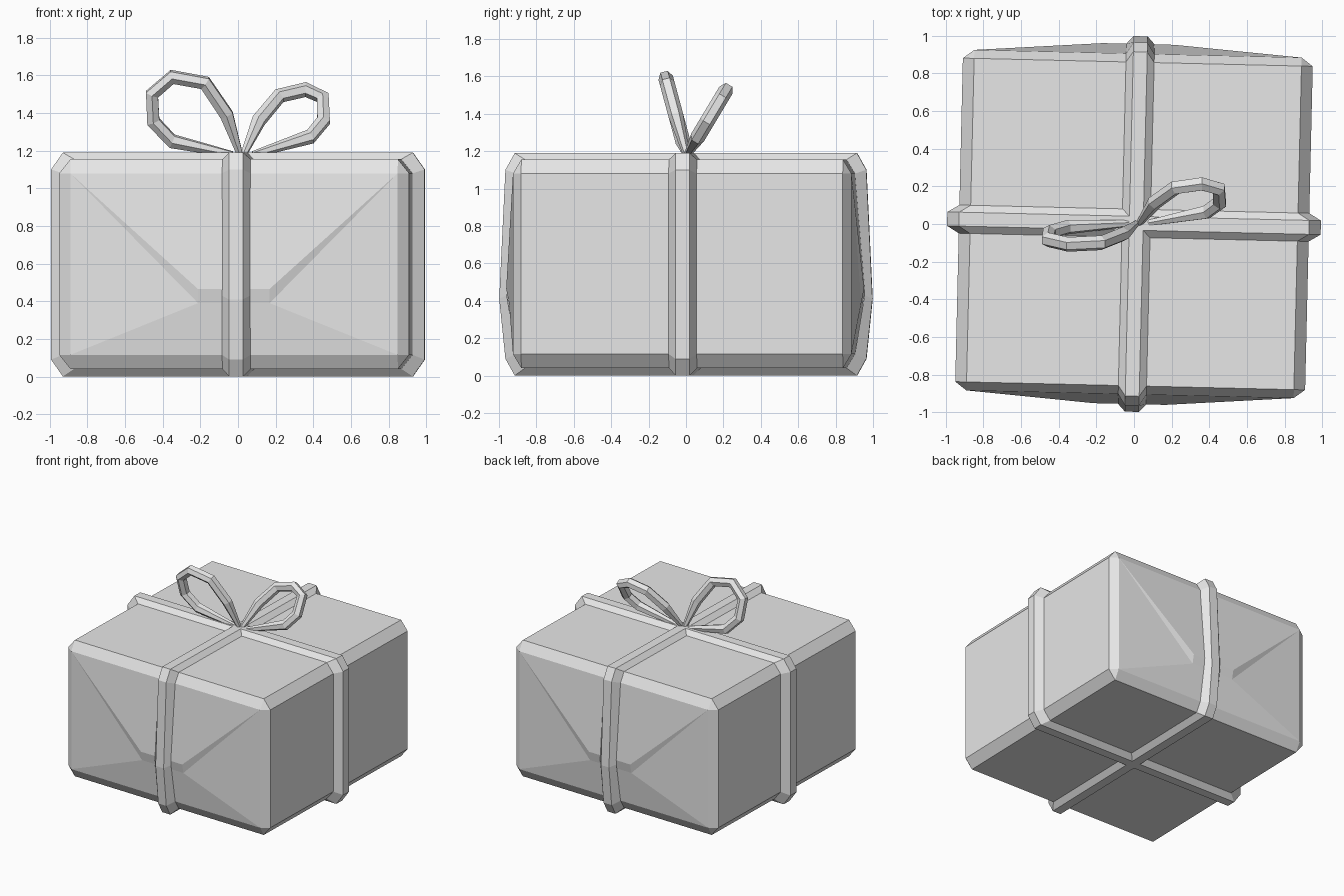
import bpy, bmesh, math
from mathutils import Vector, Matrix

cube = bpy.data.objects.get("Cube")
if cube:
    bpy.data.objects.remove(cube, do_unlink=True)

grey = bpy.data.materials.new("light_grey")
grey.use_nodes = True
grey.diffuse_color = (0.8, 0.8, 0.8, 1)
grey.node_tree.nodes["Principled BSDF"].inputs["Base Color"].default_value = (0.8, 0.8, 0.8, 1)

TURN = Matrix.Rotation(math.radians(-1.35), 4, 'Z')


def finish(name, bm, matrix=Matrix()):
    bmesh.ops.recalc_face_normals(bm, faces=bm.faces)
    bm.transform(matrix)
    mesh = bpy.data.meshes.new(name)
    bm.to_mesh(mesh)
    bm.free()
    mesh.materials.append(grey)
    obj = bpy.data.objects.new(name, mesh)
    bpy.context.collection.objects.link(obj)
    return obj


def bridge(bm, rings, close_path, close_ring):
    """Join successive rings of points with quads."""
    rows = [[bm.verts.new(p) for p in ring] for ring in rings]
    n, m = len(rows), len(rows[0])
    for i in range(n if close_path else n - 1):
        a, b = rows[i], rows[(i + 1) % n]
        for j in range(m if close_ring else m - 1):
            k = (j + 1) % m
            bm.faces.new((a[j], a[k], b[k], b[j]))
    return rows


# Box: chamfered block, with folded wrapping on its front and back
X, Y, XI, YI = 0.93, 0.905, 0.87, 0.86
Z0, Z1, Z2, Z3 = 0.04, 0.115, 1.08, 1.155
bm = bmesh.new()
for sx in (-1, 1):
    for sy in (-1, 1):
        for inner, outer in ((Z1, Z0), (Z2, Z3)):
            for p in ((X, YI, inner), (XI, Y, inner), (XI, YI, outer)):
                bm.verts.new((sx * p[0], sy * p[1], p[2]))
bmesh.ops.convex_hull(bm, input=bm.verts)
bmesh.ops.dissolve_limit(bm, angle_limit=0.01, verts=bm.verts, edges=bm.edges)
for side in (-1, 1):
    wall = next(f for f in bm.faces if f.normal.y * side > 0.99)
    corner = {(v.co.x > 0, v.co.z > 0.5): v for v in wall.verts}
    bm.faces.remove(wall)
    up, low = {}, {}
    for right in (False, True):
        x = 0.19 if right else -0.19
        up[right] = bm.verts.new((x, side * 0.957, 0.465))
        low[right] = bm.verts.new((x, side * 0.942, 0.39))
        top, bottom = corner[right, True], corner[right, False]
        bm.faces.new((top, up[right], low[right]))
        bm.faces.new((top, low[right], bottom))
    bm.faces.new((corner[False, True], corner[True, True], up[True], up[False]))
    bm.faces.new((up[False], up[True], low[True], low[False]))
    bm.faces.new((low[False], low[True], corner[True, False], corner[False, False]))
finish("gift_box", bm, TURN)


# Ribbon bands: raised chamfered strips wrapped around the box
def band(name, outer, base, matrix):
    rings = []
    half = list(zip(outer, base))
    loop = [(1, p) for p in half] + [(-1, p) for p in reversed(half)]
    for s, (o, b) in loop:
        rings.append([(s * b[0], -0.075, b[1]), (s * o[0], -0.037, o[1]),
                      (s * o[0], 0.037, o[1]), (s * b[0], 0.075, b[1])])
    bm = bmesh.new()
    bridge(bm, rings, True, False)
    finish(name, bm, matrix)


band("ribbon_across",
     [(0.93, 1.19), (0.993, 1.1), (0.993, 0.09), (0.93, 0)],
     [(XI, Z3), (X, Z2), (X, Z1), (XI, Z0)],
     Matrix.Translation((0, 0.004, 0)) @ TURN)
band("ribbon_front_to_back",
     [(0.915, 1.19), (0.965, 1.1), (0.998, 0.41), (0.965, 0.09), (0.915, 0)],
     [(YI, Z3), (Y, Z2), (0.957, 0.43), (Y, Z1), (YI, Z0)],
     Matrix.Translation((0.012, 0, 0)) @ TURN @ Matrix.Rotation(math.pi / 2, 4, 'Z'))


# Bow: two tilted six-sided loops, thin at the knot
def bow_loop(name, path, lean, foot):
    pts = [Vector((x, lean * (z - foot), z)) for x, z in path]
    normal = Vector((0, 1, -lean)).normalized()
    rings = []
    for i, p in enumerate(pts):
        before, after = pts[max(i - 1, 0)], pts[min(i + 1, len(pts) - 1)]
        out = (after - before).normalized().cross(normal)
        r = 0.018 if i in (0, len(pts) - 1) else 0.04
        rings.append([p + r * (math.cos(a) * normal + math.sin(a) * out)
                      for a in (k * math.pi / 3 for k in range(6))])
    bm = bmesh.new()
    rows = bridge(bm, rings, False, True)
    bm.faces.new(rows[0])
    bm.faces.new(rows[-1])
    finish(name, bm)


bow_loop("bow_loop_right",
         [(0.01, 1.18), (-0.06, 1.39), (-0.175, 1.56), (-0.35, 1.592),
          (-0.457, 1.5), (-0.45, 1.355), (-0.35, 1.25), (-0.03, 1.18)], -0.27, 1.19)
bow_loop("bow_loop_left",
         [(0.03, 1.18), (0.11, 1.36), (0.22, 1.492), (0.36, 1.525),
          (0.45, 1.483), (0.455, 1.36), (0.385, 1.275), (0.08, 1.18)], 0.6, 1.17)
